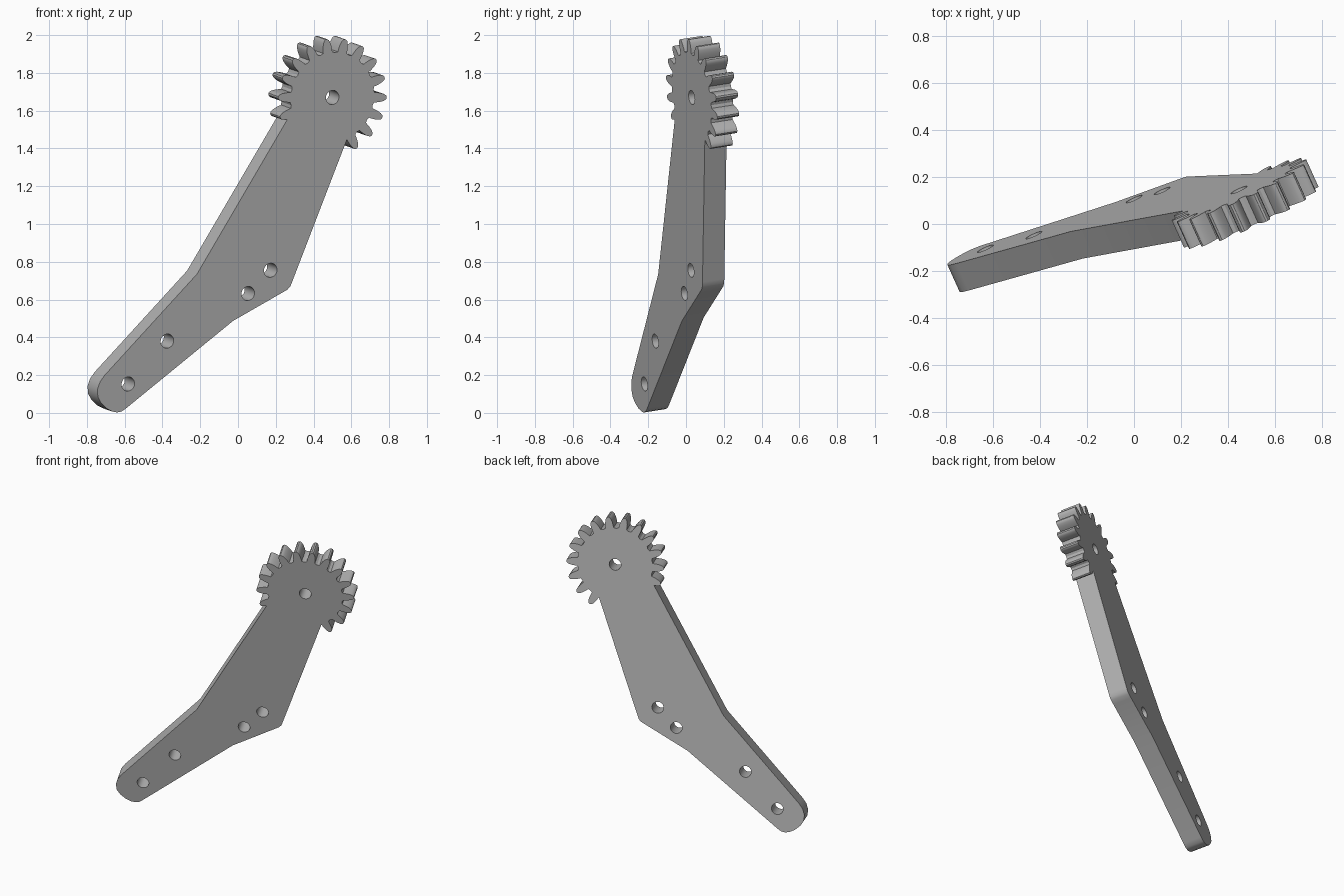
import bpy, bmesh, math
from mathutils import Matrix, Vector

if "Cube" in bpy.data.objects:
    bpy.data.objects.remove(bpy.data.objects["Cube"], do_unlink=True)

THICK = 0.128
CENTRE = Vector((0.5, 0.03, 1.67))      # gear hub on the front face
TEETH = 18

# Tilted frame of the plate: w points out of the front face
w = Vector((0.408, -0.902, -0.142)).normalized()
u = Vector((-w.y, w.x, 0)).normalized()
v = w.cross(u)


def in_plane(x, z):
    """Plate coordinates of the front-face point at a given x and z."""
    b = (z - CENTRE.z) / v.z
    return ((x - CENTRE.x - b * v.x) / u.x, b)


def polar(r, degrees):
    a = math.radians(degrees)
    return (r * math.cos(a), r * math.sin(a))


def add_loop(curve, points):
    spline = curve.splines.new('POLY')
    spline.points.add(len(points) - 1)
    for p, co in zip(spline.points, points):
        p.co = (co[0], co[1], 0, 1)
    spline.use_cyclic_u = True


# Toothed part of the outline, anticlockwise from the lower right
flank = [(0.245, 6.2), (0.26, 5.7), (0.28, 4.8), (0.298, 3.6), (0.31, 2.3), (0.315, 0.9)]
pitch = 360 / TEETH
outline = []
for i in range(-3, 11):
    outline += [polar(r, i * pitch - a) for r, a in flank]
    outline += [polar(r, i * pitch + a) for r, a in reversed(flank)]
    outline.append(polar(0.24, (i + 0.5) * pitch))
outline = outline[:-3]                  # last tooth runs into the arm edge

# Bent arm: left edge, rounded end, right edge with its blunt corner
arm = [(-0.217, 0.735), (-0.705, 0.2), (-0.73, 0.165), (-0.744, 0.125),
       (-0.742, 0.085), (-0.725, 0.053), (-0.695, 0.023), (-0.665, 0.007),
       (-0.64, 0.002), (-0.615, 0.008), (-0.59, 0.026), (-0.026, 0.487),
       (0.235, 0.637), (0.262, 0.653), (0.277, 0.669), (0.286, 0.692)]
outline += [in_plane(x, z) for x, z in arm]

curve = bpy.data.curves.new("gear_arm", 'CURVE')
curve.dimensions = '2D'
curve.fill_mode = 'BOTH'
curve.extrude = THICK / 2
add_loop(curve, outline)

# Through holes
for x, z in [(0.5, 1.67), (0.172, 0.755), (0.053, 0.632), (-0.375, 0.38), (-0.582, 0.153)]:
    cu, cv = in_plane(x, z)
    ring = [polar(0.038, k * 15) for k in range(24)]
    add_loop(curve, [(cu + a, cv + b) for a, b in ring])

arm_obj = bpy.data.objects.new("gear_arm", curve)
bpy.context.collection.objects.link(arm_obj)
bpy.ops.object.select_all(action='DESELECT')
arm_obj.select_set(True)
bpy.context.view_layer.objects.active = arm_obj
bpy.ops.object.convert(target='MESH')
arm_obj = bpy.context.object

# Weld the solid and place it in the tilted frame
frame = Matrix((u, v, w)).transposed().to_4x4()
frame.translation = CENTRE - w * THICK / 2
bm = bmesh.new()
bm.from_mesh(arm_obj.data)
bmesh.ops.remove_doubles(bm, verts=bm.verts, dist=0.0001)
bmesh.ops.transform(bm, matrix=frame, verts=bm.verts)
bmesh.ops.recalc_face_normals(bm, faces=bm.faces)
bm.to_mesh(arm_obj.data)
bm.free()

# Plain grey finish
grey = bpy.data.materials.new("grey_metal")
grey.use_nodes = True
colour = (0.45, 0.45, 0.45, 1)
grey.diffuse_color = colour
grey.node_tree.nodes["Principled BSDF"].inputs["Base Color"].default_value = colour
arm_obj.data.materials.clear()
arm_obj.data.materials.append(grey)
bpy.ops.object.shade_smooth_by_angle(angle=math.radians(30))
